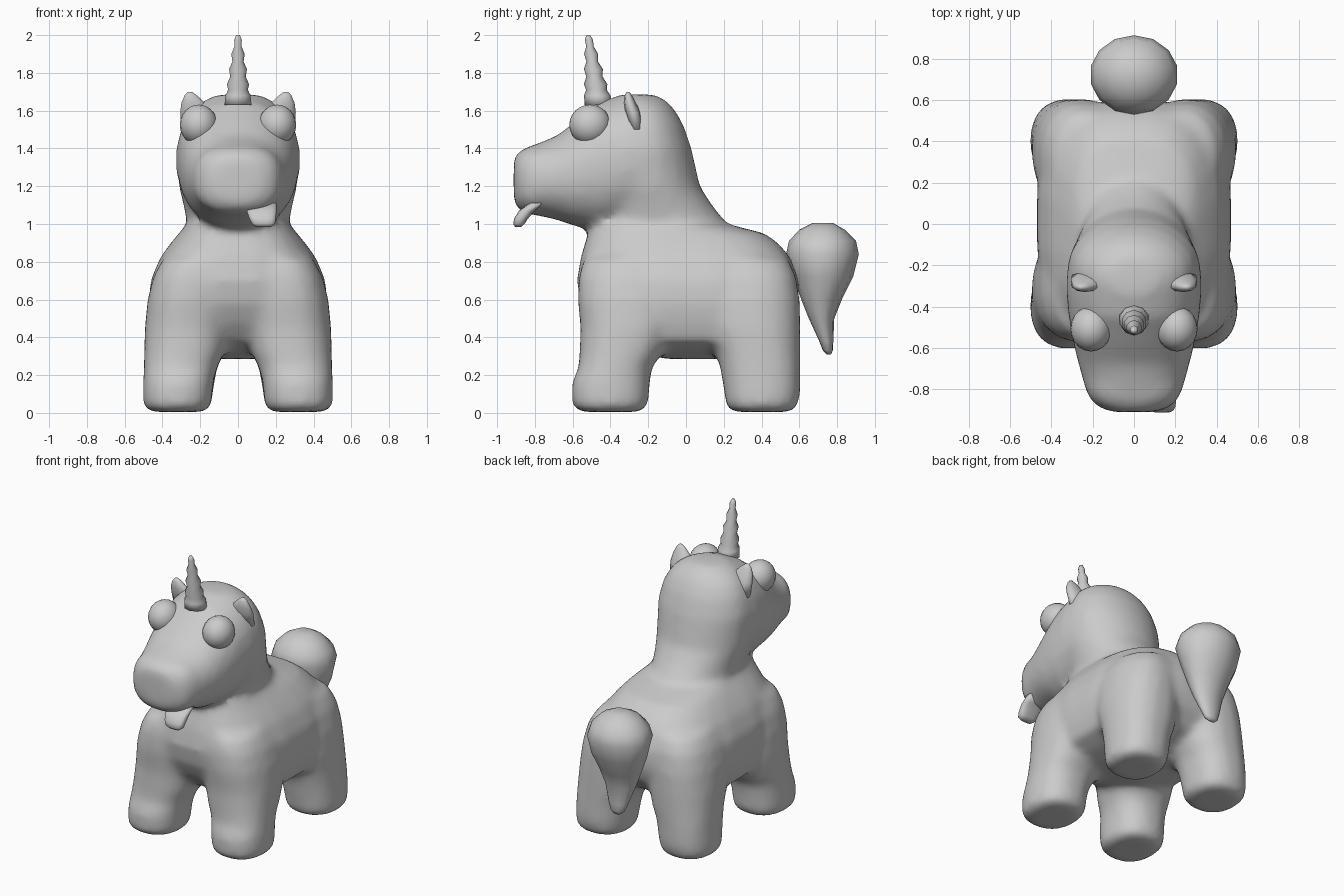
import bpy, bmesh, math

grey = bpy.data.materials.new("light grey")
grey.diffuse_color = (0.6, 0.6, 0.6, 1)


def loft(bm, sections, axis="z", power=2.0, n=16):
    """Skin superellipse rings. Section: (level, x centre, x radius, low, high)."""
    rings = []
    for level, xc, rx, low, high in sections:
        ring = []
        for i in range(n):
            a = 2 * math.pi * (i + 0.5) / n
            c, s = math.cos(a), math.sin(a)
            u = xc + rx * math.copysign(abs(c) ** (2 / power), c)
            v = (low + high) / 2 + (high - low) / 2 * math.copysign(abs(s) ** (2 / power), s)
            ring.append(bm.verts.new((u, v, level) if axis == "z" else (u, level, v)))
        rings.append(ring)
    faces = [bm.faces.new(rings[0]), bm.faces.new(rings[-1])]
    for a, b in zip(rings, rings[1:]):
        for i in range(n):
            j = (i + 1) % n
            faces.append(bm.faces.new((a[i], a[j], b[j], b[i])))
    bmesh.ops.recalc_face_normals(bm, faces=faces)


def finish(bm, name):
    mesh = bpy.data.meshes.new(name)
    bm.to_mesh(mesh)
    bm.free()
    mesh.materials.append(grey)
    mesh.polygons.foreach_set("use_smooth", [True] * len(mesh.polygons))
    obj = bpy.data.objects.new(name, mesh)
    bpy.context.collection.objects.link(obj)
    return obj


def leg(bm, side, sections):
    """Sections: (z, inner x, outer x, front y, back y)."""
    loft(bm, [(z, side * (a + b) / 2, (b - a) / 2, f, k) for z, a, b, f, k in sections],
         power=2.35, n=20)


# Body: torso, neck, muzzle and legs fused into one soft skin
bm = bmesh.new()
loft(bm, [(0.285, 0, 0.12, -0.10, 0.22), (0.33, 0, 0.32, -0.32, 0.36),
          (0.38, 0, 0.43, -0.43, 0.49), (0.48, 0, 0.46, -0.51, 0.57),
          (0.58, 0, 0.475, -0.56, 0.60), (0.70, 0, 0.465, -0.58, 0.60),
          (0.82, 0, 0.415, -0.56, 0.555), (0.89, 0, 0.365, -0.54, 0.50),
          (0.95, 0, 0.315, -0.52, 0.42), (1.00, 0, 0.27, -0.50, 0.22)],
     power=2.8, n=24)
loft(bm, [(0.90, 0, 0.30, -0.53, 0.32), (1.00, 0, 0.27, -0.51, 0.22),
          (1.10, 0, 0.29, -0.50, 0.14), (1.20, 0, 0.315, -0.50, 0.075),
          (1.40, 0, 0.325, -0.48, 0.03), (1.52, 0, 0.295, -0.45, -0.01),
          (1.60, 0, 0.25, -0.42, -0.055), (1.65, 0, 0.19, -0.40, -0.10),
          (1.685, 0, 0.11, -0.36, -0.16)], power=2.0, n=24)
loft(bm, [(-0.912, 0, 0.10, 1.12, 1.35), (-0.89, 0, 0.17, 1.08, 1.38),
          (-0.85, 0, 0.215, 1.055, 1.405), (-0.79, 0, 0.24, 1.045, 1.425)],
     axis="y", power=2.6, n=24)
loft(bm, [(-0.85, 0, 0.215, 1.055, 1.405), (-0.79, 0, 0.24, 1.045, 1.425),
          (-0.68, 0, 0.27, 1.02, 1.47), (-0.58, 0, 0.295, 0.985, 1.55),
          (-0.45, 0, 0.318, 0.965, 1.65), (-0.32, 0, 0.33, 0.99, 1.69),
          (-0.22, 0, 0.325, 1.0, 1.69)],
     axis="y", power=2.2, n=24)
for side in (-1, 1):
    leg(bm, side, [(0.005, 0.17, 0.47, -0.565, -0.235), (0.04, 0.14, 0.503, -0.605, -0.20),
                   (0.16, 0.13, 0.503, -0.605, -0.19), (0.24, 0.11, 0.50, -0.57, -0.18),
                   (0.32, 0.07, 0.498, -0.565, -0.12), (0.45, 0.04, 0.495, -0.56, -0.05),
                   (0.60, 0.02, 0.48, -0.575, -0.02), (0.72, 0.02, 0.45, -0.57, -0.02),
                   (0.82, 0.02, 0.395, -0.54, -0.05)])
    leg(bm, side, [(0.005, 0.17, 0.47, 0.24, 0.56), (0.04, 0.14, 0.503, 0.21, 0.595),
                   (0.12, 0.13, 0.503, 0.20, 0.607), (0.24, 0.11, 0.50, 0.18, 0.607),
                   (0.32, 0.07, 0.498, 0.155, 0.607), (0.45, 0.04, 0.495, 0.09, 0.607),
                   (0.60, 0.02, 0.48, 0.04, 0.603), (0.72, 0.02, 0.45, 0.04, 0.585),
                   (0.82, 0.02, 0.395, 0.04, 0.54)])
body = finish(bm, "body")
remesh = body.modifiers.new("fuse", "REMESH")
remesh.mode = "VOXEL"
remesh.voxel_size = 0.025
remesh.use_smooth_shade = True
soften = body.modifiers.new("soften", "SMOOTH")
soften.factor = 0.5
soften.iterations = 10

# Tail: hanging teardrop
bm = bmesh.new()
loft(bm, [(1.005, 0, 0.06, 0.67, 0.78), (0.97, 0, 0.13, 0.60, 0.84),
          (0.91, 0, 0.19, 0.545, 0.90), (0.84, 0, 0.215, 0.53, 0.915),
          (0.72, 0, 0.19, 0.57, 0.885), (0.60, 0, 0.145, 0.61, 0.825),
          (0.50, 0, 0.11, 0.65, 0.785), (0.38, 0, 0.07, 0.705, 0.78),
          (0.33, 0, 0.05, 0.725, 0.777), (0.31, 0, 0.025, 0.745, 0.768)], n=14)
finish(bm, "tail")

# Horn: tapering rings leaning forward
bm = bmesh.new()
profile = [(1.63, 0.075), (1.68, 0.07), (1.71, 0.055), (1.74, 0.062), (1.78, 0.043),
           (1.82, 0.05), (1.86, 0.031), (1.90, 0.037), (1.94, 0.02), (1.975, 0.021), (2.0, 0.01)]
sections = []
for z, r in profile:
    y = -0.465 - 0.15 * (z - 1.65)
    sections.append((z, 0, r, y - r, y + r))
loft(bm, sections, n=10)
finish(bm, "horn")

for side, label in ((-1, "left"), (1, "right")):
    # Bulging eyes
    bm = bmesh.new()
    bmesh.ops.create_uvsphere(bm, u_segments=20, v_segments=12, radius=1)
    bmesh.ops.scale(bm, vec=(0.1, 0.11, 0.107), verts=bm.verts)
    bmesh.ops.translate(bm, vec=(side * 0.208, -0.508, 1.525), verts=bm.verts)
    finish(bm, label + "_eye")
    # Small pointed ears
    bm = bmesh.new()
    loft(bm, [(1.50, side * 0.22, 0.085, -0.30, -0.22), (1.59, side * 0.225, 0.085, -0.32, -0.24),
              (1.64, side * 0.238, 0.065, -0.33, -0.265), (1.68, side * 0.25, 0.035, -0.325, -0.285),
              (1.70, side * 0.255, 0.012, -0.315, -0.30)], n=10)
    finish(bm, label + "_ear")

# Tongue sticking out at one corner of the mouth
bm = bmesh.new()
loft(bm, [(1.11, 0.125, 0.08, -0.83, -0.75), (1.07, 0.125, 0.08, -0.885, -0.80),
          (1.03, 0.13, 0.072, -0.91, -0.835), (1.0, 0.135, 0.062, -0.915, -0.855),
          (0.985, 0.135, 0.04, -0.905, -0.87)], power=3, n=16)
finish(bm, "tongue")
